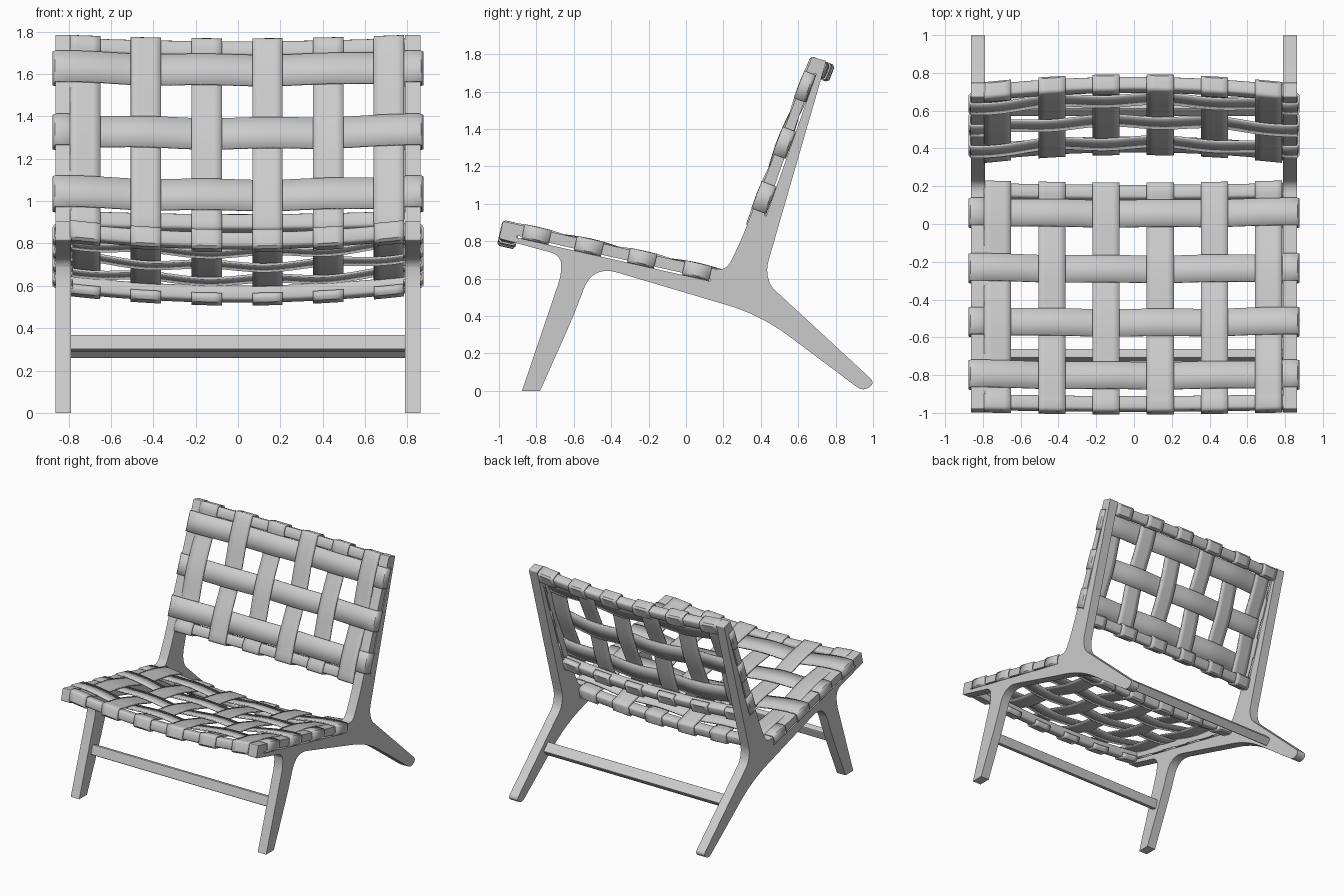
import bpy, bmesh
from math import cos, pi, radians
from mathutils import Vector, Matrix

if "Cube" in bpy.data.objects:
    bpy.data.objects.remove(bpy.data.objects["Cube"])

COL0, DCOL, NCOL = -0.722, 0.287, 6      # strap columns across x
STRAP, AMP, SAG = 0.143, 0.009, 0.045


class Panel:
    """Tilted weaving plane: u runs along it, h is height above the rail face."""
    def __init__(self, name, origin, u, rows, width, depths, bars):
        self.name, self.rows, self.width, self.depths, self.bars = name, rows, width, depths, bars
        self.o = Vector(origin)
        self.u = Vector(u).normalized()
        self.n = Vector((-self.u.y, self.u.x))
        if name == "back":
            self.n = -self.n

    def yz(self, u, h):
        return self.o + self.u * u + self.n * h

    def point(self, x, u, h):
        sag = SAG * max(0, 1 - (x / 0.79) ** 2)
        p = self.yz(u, h - sag)
        return (x, p.x, p.y)


seat = Panel("seat", (-0.978, 0.905), (0.9756, -0.2195), [0.19, 0.477, 0.768, 1.069],
             0.147, [0.062] * 4, (0.045, 1.191))
back = Panel("back", (0.673, 1.784), (-0.359, -0.933), [0.16, 0.48, 0.792],
             0.155, [0.049, 0.058, 0.067], (0.045, 0.92))


def finish(ob, angle=40):
    bpy.ops.object.select_all(action='DESELECT')
    ob.select_set(True)
    bpy.context.view_layer.objects.active = ob
    bpy.ops.object.shade_smooth_by_angle(angle=radians(angle))


def grid_object(name, rows, closed=False):
    """Skin a list of equally long point rows."""
    bm = bmesh.new()
    vs = [[bm.verts.new(p) for p in r] for r in rows]
    m = len(rows[0])
    for a, b in zip(vs, vs[1:]):
        for k in range(m if closed else m - 1):
            q = (k + 1) % m
            bm.faces.new((a[k], a[q], b[q], b[k]))
    if closed:
        bm.faces.new(vs[0])
        bm.faces.new(vs[-1])
    bmesh.ops.recalc_face_normals(bm, faces=bm.faces)
    me = bpy.data.meshes.new(name)
    bm.to_mesh(me)
    bm.free()
    ob = bpy.data.objects.new(name, me)
    bpy.context.collection.objects.link(ob)
    return ob


def ribbon(name, rows):
    ob = grid_object(name, rows)
    mod = ob.modifiers.new("thickness", 'SOLIDIFY')
    mod.thickness, mod.offset = 0.011, 0
    finish(ob)


def rounded(points, steps=8):
    """Round each (y, z, r) corner by cutting back r along both edges."""
    out = []
    for i, (y, z, r) in enumerate(points):
        p = Vector((y, z))
        if r == 0:
            out.append(p)
            continue
        a = p + (Vector(points[i - 1][:2]) - p).normalized() * r
        b = p + (Vector(points[(i + 1) % len(points)][:2]) - p).normalized() * r
        for k in range(steps + 1):
            t = k / steps
            out.append(a * (1 - t) ** 2 + p * 2 * t * (1 - t) + b * t * t)
    return out


# Side frames: one outline with long strap slots
OUTLINE = [(-0.978, 0.907, 0.008), (0.213, 0.639, 0.06), (0.293, 0.80, 0.09), (0.673, 1.786, 0.008),
           (0.75, 1.764, 0.008), (0.425, 0.64, 0.06), (0.455, 0.557, 0.03), (1.015, 0.04, 0.045),
           (0.945, -0.003, 0.04), (0.40, 0.405, 0.19), (-0.50, 0.672, 0.14), (-0.598, 0.407, 0.13),
           (-0.78, 0, 0), (-0.877, 0, 0), (-0.66, 0.64, 0.07), (-0.675, 0.727, 0.05), (-1.0, 0.815, 0.008)]


def slot(panel, u0, u1, h0, h1, w=0.011):
    return [panel.yz(u0, h0), panel.yz(u1, h1), panel.yz(u1, h1 - w), panel.yz(u0, h0 - w)]


loops = [rounded(OUTLINE), slot(seat, 0.09, 1.15, -0.057, -0.057), slot(back, 0.075, 0.88, -0.043, -0.066)]
for side, label in ((-1, "left"), (1, "right")):
    cu = bpy.data.curves.new(label + "_side_frame", 'CURVE')
    cu.dimensions, cu.fill_mode, cu.extrude = '2D', 'BOTH', 0.0375
    for loop in loops:
        sp = cu.splines.new('POLY')
        sp.points.add(len(loop) - 1)
        for pt, v in zip(sp.points, loop):
            pt.co = (v.x, v.y, 0, 1)
        sp.use_cyclic_u = True
    ob = bpy.data.objects.new(label + "_side_frame", cu)
    bpy.context.collection.objects.link(ob)
    ob.matrix_world = Matrix(((0, 0, 1, side * 0.8255), (1, 0, 0, 0), (0, 1, 0, 0), (0, 0, 0, 1)))
    bpy.ops.object.select_all(action='DESELECT')
    ob.select_set(True)
    bpy.context.view_layer.objects.active = ob
    bpy.ops.object.convert(target='MESH')
    finish(bpy.context.view_layer.objects.active, 30)

# Straight stretchers between the legs
for name, y, z, tilt, thick, tall in (("front_stretcher", -0.695, 0.328, -17, 0.05, 0.075),
                                      ("rear_stretcher", 0.62, 0.308, 47, 0.065, 0.082)):
    bpy.ops.mesh.primitive_cube_add(size=1, location=(0, y, z), rotation=(radians(tilt), 0, 0))
    ob = bpy.context.object
    ob.name = name
    ob.scale = (1.59, thick, tall)
    bpy.ops.object.transform_apply(location=False, rotation=False, scale=True)
    bev = ob.modifiers.new("bevel", 'BEVEL')
    bev.width, bev.segments = 0.008, 2

HB = -0.04
for panel in (seat, back):
    # Bowed end bars
    for k, ub in enumerate(panel.bars):
        a, b, c = 0.038, 0.036, 0.014
        sec = [(a, b - c), (a - c / 3, b - c / 3), (a - c, b)]
        sec += [(-u, h) for u, h in reversed(sec)]
        sec += [(-u, -h) for u, h in sec]
        rows = [[panel.point(-0.80 + 1.6 * i / 24, ub + u, HB + h) for u, h in sec] for i in range(25)]
        finish(grid_object(f"{panel.name}_bar_{k + 1}", rows, closed=True))

    # Straps across, hooked round the rails and through the slots
    for j, (uc, d) in enumerate(zip(panel.rows, panel.depths)):
        hook = [(-0.78, -d), (-0.862, -d), (-0.870, -d + 0.008), (-0.870, -0.004),
                (-0.862, 0.007), (-0.80, 0.007)]
        path = list(hook)
        for i in range(61):
            x = -0.775 + 1.55 * i / 60
            path.append((x, AMP * (-1) ** j * cos(pi * (x - COL0) / DCOL)))
        path += [(-x, h) for x, h in reversed(hook)]
        ribbon(f"{panel.name}_cross_strap_{j + 1}",
               [[panel.point(x, uc + s * panel.width / 2, h) for s in (-1, 0, 1)] for x, h in path])

    # Straps lengthwise, wrapped round both bars
    u0, u1 = panel.bars
    first, step = panel.rows[0], (panel.rows[-1] - panel.rows[0]) / (len(panel.rows) - 1)
    wrap = [(0.044, -0.005), (0.044, -0.030), (0.034, -0.042), (-0.034, -0.042), (-0.044, -0.032),
            (-0.044, 0.030), (-0.040, 0.038), (-0.032, 0.043), (0.015, 0.044)]
    for i in range(NCOL):
        xc = COL0 + DCOL * i
        path = [(u0 + u, HB + h) for u, h in wrap]
        a, b = u0 + 0.035, u1 - 0.035
        for k in range(49):
            u = a + (b - a) * k / 48
            path.append((u, -AMP * (-1) ** i * cos(pi * (u - first) / step)))
        path += [(u1 - u, HB + h) for u, h in reversed(wrap)]
        ribbon(f"{panel.name}_long_strap_{i + 1}",
               [[panel.point(xc + s * STRAP / 2, u, h) for s in (-1, -0.5, 0, 0.5, 1)] for u, h in path])
